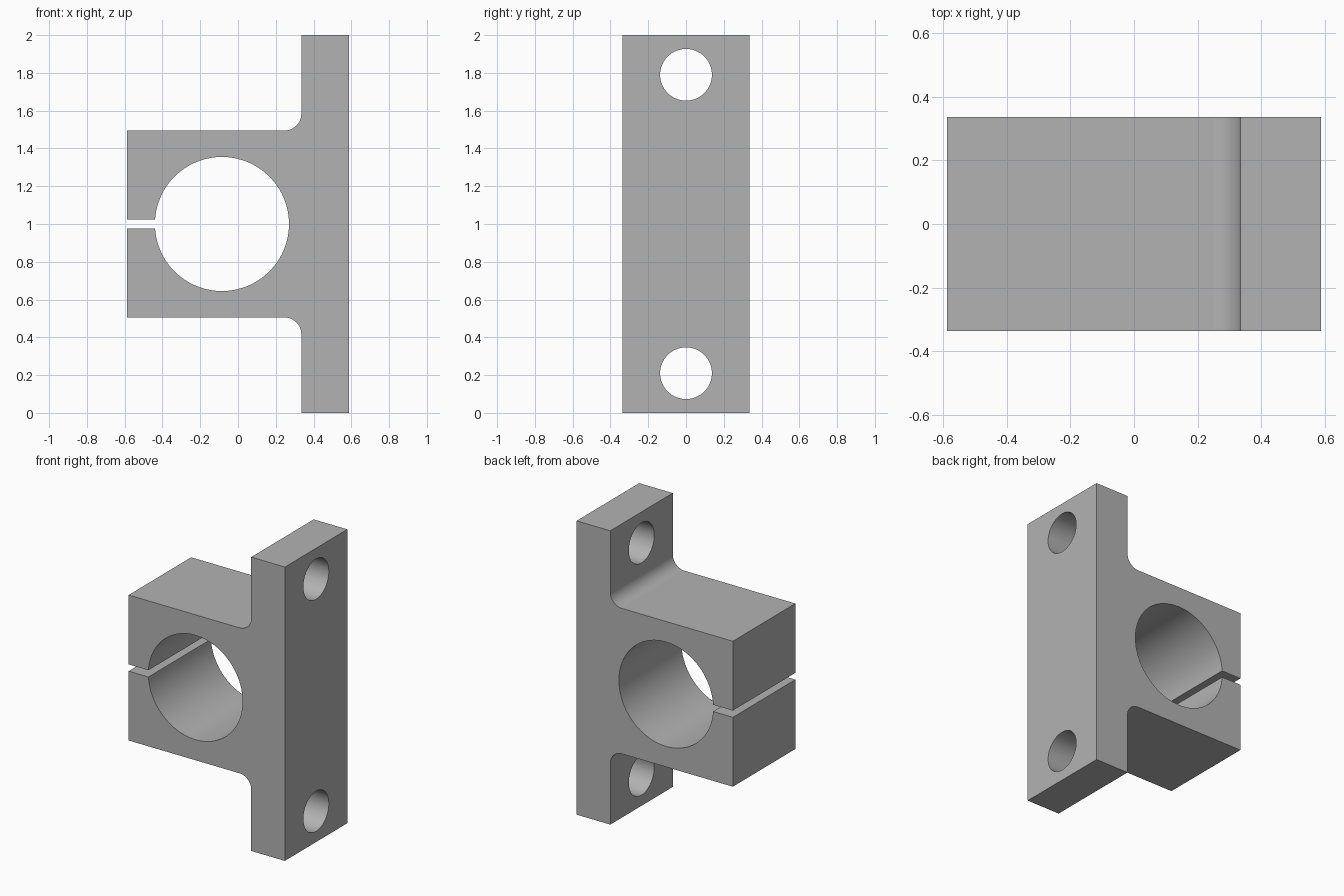
import bpy, bmesh, math
from mathutils import Matrix

if "Cube" in bpy.data.objects:
    bpy.data.objects.remove(bpy.data.objects["Cube"], do_unlink=True)

LEFT, PLATE, RIGHT = -0.588, 0.335, 0.588   # clamp end, plate inner and outer faces
DEPTH = 0.336                               # half depth
MID, BLOCK = 1.0, 0.495                     # mid height, half height of the clamp
BORE_X, BORE_R, SLOT = -0.085, 0.355, 0.023
FILLET = 0.088
HOLE_R, HOLE_OFFSET = 0.137, 0.79

grey = bpy.data.materials.new("plain grey")
grey.use_nodes = True
colour = (0.45, 0.45, 0.45, 1)
grey.diffuse_color = colour
grey.node_tree.nodes["Principled BSDF"].inputs["Base Color"].default_value = colour


def arc(cx, cz, r, start, end, steps):
    return [(cx + r * math.cos(a), cz + r * math.sin(a))
            for a in (start + (end - start) * i / steps for i in range(steps + 1))]


def make_object(name, bm):
    bmesh.ops.recalc_face_normals(bm, faces=bm.faces)
    mesh = bpy.data.meshes.new(name)
    bm.to_mesh(mesh)
    bm.free()
    obj = bpy.data.objects.new(name, mesh)
    bpy.context.collection.objects.link(obj)
    mesh.materials.append(grey)
    return obj


# Upper half outline, from the bore's far side round the slot to the plate top
slot_angle = math.pi - math.asin(SLOT / BORE_R)
upper = arc(BORE_X, 0, BORE_R, 0, slot_angle, 48)
upper += [(LEFT, SLOT), (LEFT, BLOCK)]
upper += arc(PLATE - FILLET, BLOCK + FILLET, FILLET, -math.pi / 2, 0, 12)
upper += [(PLATE, MID), (RIGHT, MID)]

# Mirror the outline to the lower half and extrude it through the depth
lower = [(x, -z) for x, z in reversed(upper[1:])]
bm = bmesh.new()
face = bm.faces.new([bm.verts.new((x, -DEPTH, z + MID)) for x, z in upper + lower])
side = bmesh.ops.extrude_face_region(bm, geom=[face])
bmesh.ops.translate(bm, vec=(0, 2 * DEPTH, 0),
                    verts=[v for v in side["geom"] if isinstance(v, bmesh.types.BMVert)])
bracket = make_object("clamp_bracket", bm)

# Two bolt holes through the mounting plate
bm = bmesh.new()
for sign in (-1, 1):
    place = (Matrix.Translation(((PLATE + RIGHT) / 2, 0, MID + sign * HOLE_OFFSET))
             @ Matrix.Rotation(math.pi / 2, 4, 'Y'))
    bmesh.ops.create_cone(bm, cap_ends=True, segments=64, radius1=HOLE_R,
                          radius2=HOLE_R, depth=0.4, matrix=place)
cutter = make_object("bolt_hole_cutter", bm)
cutter.hide_render = True

bpy.ops.object.select_all(action='DESELECT')
bracket.select_set(True)
bpy.context.view_layer.objects.active = bracket
cut = bracket.modifiers.new("bolt holes", 'BOOLEAN')
cut.operation, cut.solver, cut.object = 'DIFFERENCE', 'EXACT', cutter
bpy.ops.object.modifier_apply(modifier=cut.name)
bpy.data.objects.remove(cutter, do_unlink=True)

# Smooth bore, fillets and holes, with the flat faces kept flat
bpy.ops.object.shade_smooth_by_angle(angle=math.radians(30))
flat = bracket.modifiers.new("flat faces", 'WEIGHTED_NORMAL')
flat.keep_sharp = True
